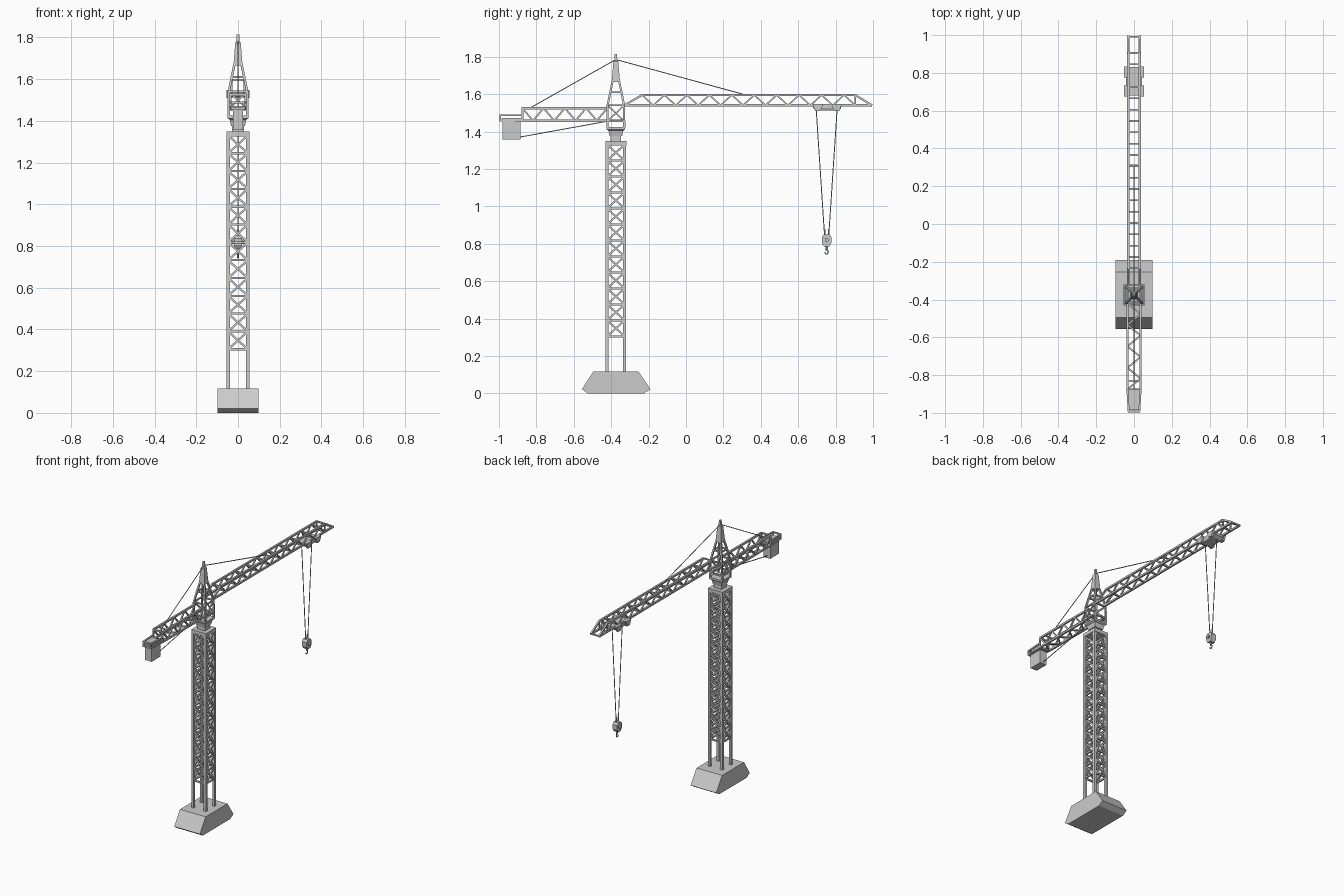
import bpy, bmesh, math
from mathutils import Vector

if "Cube" in bpy.data.objects:
    bpy.data.objects.remove(bpy.data.objects["Cube"])

CY = -0.375  # mast centre line


def finish(bm, name):
    bmesh.ops.recalc_face_normals(bm, faces=bm.faces)
    me = bpy.data.meshes.new(name)
    bm.to_mesh(me)
    bm.free()
    ob = bpy.data.objects.new(name, me)
    bpy.context.collection.objects.link(ob)
    return ob


def loft(bm, rings):
    """Skin a list of closed rings and cap both ends."""
    vs = [[bm.verts.new(p) for p in r] for r in rings]
    n = len(vs[0])
    for a, b in zip(vs, vs[1:]):
        for i in range(n):
            bm.faces.new((a[i], a[(i + 1) % n], b[(i + 1) % n], b[i]))
    bm.faces.new(vs[0])
    bm.faces.new(vs[-1])


def beam(bm, a, b, w, sides=4):
    a, b = Vector(a), Vector(b)
    d = (b - a).normalized()
    up = Vector((1, 0, 0)) if abs(d.x) < 0.9 else Vector((0, 0, 1))
    u = d.cross(up).normalized()
    v = d.cross(u)
    r = w / 2 / math.cos(math.pi / sides)
    angs = [math.tau * (i + 0.5) / sides for i in range(sides)]
    loft(bm, [[p + (u * math.cos(t) + v * math.sin(t)) * r for t in angs] for p in (a, b)])


def stack(bm, levels, cy=CY):
    """Square sections: (z, half x, half y)."""
    loft(bm, [[(sx * hx, cy + sy * hy, z) for sx, sy in
               ((-1, -1), (1, -1), (1, 1), (-1, 1))] for z, hx, hy in levels])


def corners(h, z):
    return [Vector((sx * h, CY + sy * h, z)) for sx, sy in ((-1, -1), (1, -1), (1, 1), (-1, 1))]


def ring(bm, h, z, w):
    c = corners(h, z)
    for i in range(4):
        beam(bm, c[i], c[(i + 1) % 4], w)


def extrude_x(bm, prof, h):
    loft(bm, [[(x, y, z) for y, z in prof] for x in (-h, h)])


# Concrete base
bm = bmesh.new()
extrude_x(bm, [(-0.525, 0), (-0.225, 0), (-0.19, 0.022), (-0.255, 0.118),
               (-0.495, 0.118), (-0.557, 0.022)], 0.098)
finish(bm, "base_block")

# Mast posts and top plate
bm = bmesh.new()
for p in corners(0.047, 0.11):
    beam(bm, p, (p.x, p.y, 1.34), 0.017)
stack(bm, [(1.325, 0.056, 0.056), (1.35, 0.056, 0.056)])
finish(bm, "mast_posts")

# Mast lattice: crossed braces on every face
bm = bmesh.new()
N, z0, z1 = 12, 0.305, 1.33
for i in range(N):
    lo, hi = z0 + (z1 - z0) * i / N, z0 + (z1 - z0) * (i + 1) / N
    a, b = corners(0.047, lo), corners(0.047, hi)
    ring(bm, 0.047, lo, 0.01)
    for k in range(4):
        beam(bm, a[k], b[(k + 1) % 4], 0.01)
        beam(bm, a[(k + 1) % 4], b[k], 0.01)
finish(bm, "mast_lattice")

# Slewing neck
bm = bmesh.new()
stack(bm, [(1.345, 0.028, 0.028), (1.385, 0.028, 0.028)])
stack(bm, [(1.375, 0.033, 0.033), (1.405, 0.04, 0.04), (1.412, 0.05, 0.05), (1.425, 0.05, 0.05)])
finish(bm, "slewing_neck")

# Tower head: square cage, then tapering legs
bm = bmesh.new()
levels = [(1.42, 0.045), (1.54, 0.044), (1.61, 0.03), (1.675, 0.016)]
for (za, ha), (zb, hb) in zip(levels, levels[1:]):
    for p, q in zip(corners(ha, za), corners(hb, zb)):
        beam(bm, p, q, 0.011)
for z, h in ((1.455, 0.045), (1.54, 0.044), (1.61, 0.03)):
    ring(bm, h, z, 0.009)
a, b = corners(0.045, 1.455), corners(0.044, 1.54)
for k in range(4):
    beam(bm, a[k], b[(k + 1) % 4], 0.008)
finish(bm, "tower_head")

bm = bmesh.new()
stack(bm, [(1.665, 0.022, 0.022), (1.775, 0.013, 0.013), (1.78, 0.008, 0.008), (1.815, 0.006, 0.006)])
finish(bm, "tower_peak")

# Main jib: box truss with sloped ends
bm = bmesh.new()
JX, JB, JT = 0.031, 1.54, 1.595
y0, y1, ya, yb = -0.33, 0.995, -0.235, 0.905
n = 19
nodes = [(ya + (yb - ya) * i / n, JT if i % 2 == 0 else JB) for i in range(n + 1)]
for x in (-JX, JX):
    beam(bm, (x, y0, JB), (x, y1, JB), 0.012)
    beam(bm, (x, ya, JT), (x, yb, JT), 0.012)
    beam(bm, (x, y0, JB), (x, ya, JT), 0.011)
    beam(bm, (x, yb, JT), (x, y1, JB), 0.011)
    for p, q in zip(nodes, nodes[1:]):
        beam(bm, (x, *p), (x, *q), 0.008)
    beam(bm, (x, yb, JT), (x, yb, JB), 0.008)
for y, z in nodes + [(y0, JB), (y1 - 0.004, JB), (yb, JT)]:
    beam(bm, (-JX, y, z), (JX, y, z), 0.009)
finish(bm, "main_jib")

# Counter jib: shallow truss with zigzag floor
bm = bmesh.new()
CX, CB, CT = 0.035, 1.458, 1.525
c0, c1, n = -0.42, -0.875, 8
ys = [c0 + (c1 - c0) * i / n for i in range(n + 1)]
for x in (-CX, CX):
    beam(bm, (x, -0.33, CB), (x, c1, CB), 0.012)
    beam(bm, (x, -0.42, CT), (x, c1, CT), 0.012)
    beam(bm, (x, c1, CB), (x, c1, CT), 0.01)
    for i in range(n):
        za, zb = (CB, CT) if i % 2 else (CT, CB)
        beam(bm, (x, ys[i], za), (x, ys[i + 1], zb), 0.009)
    # Tapered tail frame
    s = math.copysign(1, x)
    for z in (CB, 1.487):
        beam(bm, (x, c1, z), (s * 0.028, -0.995, z), 0.01)
    beam(bm, (s * 0.028, -0.993, CB - 0.005), (s * 0.028, -0.993, 1.492), 0.01)
for i in range(n):
    s = 1 if i % 2 else -1
    beam(bm, (s * CX, ys[i], CB), (-s * CX, ys[i + 1], CB), 0.009)
for z in (CB, CT):
    beam(bm, (-CX, c1, z), (CX, c1, z), 0.01)
for z in (CB, 1.487):
    beam(bm, (-0.028, -0.993, z), (0.028, -0.993, z), 0.01)
finish(bm, "counter_jib")

# Counterweight and its tapered deck
bm = bmesh.new()
loft(bm, [[(-0.036, -0.88, z), (0.036, -0.88, z), (0.027, -0.985, z), (-0.027, -0.985, z)]
          for z in (1.45, 1.472)])
stack(bm, [(1.357, 0.025, 0.047), (1.455, 0.025, 0.047)], -0.933)
finish(bm, "counterweight")

# Stay cables
bm = bmesh.new()
for p, q in (((0, CY, 1.785), (0, 0.31, 1.598)), ((0, CY, 1.785), (0, -0.83, 1.528)),
             ((0, -0.42, 1.455), (0, -0.89, 1.37))):
    beam(bm, p, q, 0.005, 6)
beam(bm, (-CX, -0.83, CT), (CX, -0.83, CT), 0.008)
beam(bm, (-JX, 0.31, JT), (JX, 0.31, JT), 0.008)
finish(bm, "stay_cables")

# Trolley: plate with four wheel housings
bm = bmesh.new()
stack(bm, [(1.512, 0.036, 0.055), (1.525, 0.042, 0.075), (1.54, 0.042, 0.075)], 0.755)
for sx in (-1, 1):
    for y in (0.705, 0.805):
        loft(bm, [[(sx * x, y - h, z), (sx * x, y + h, z), (sx * x, y + h * 0.5, 1.51),
                   (sx * x, y - h * 0.5, 1.51)]
                  for x, h, z in ((0.038, 0.029, 1.548), (0.054, 0.029, 1.548))])
finish(bm, "trolley")

# Hoist ropes
bm = bmesh.new()
for s in (-1, 1):
    beam(bm, (0, 0.752 + s * 0.056, 1.52), (0, 0.752 + s * 0.011, 0.84), 0.005, 6)
finish(bm, "hoist_ropes")

# Hook block: chamfered sheave case
bm = bmesh.new()
prof = [(-0.014, 0.785), (0.014, 0.785), (0.026, 0.805), (0.026, 0.835),
        (0.014, 0.85), (-0.014, 0.85), (-0.026, 0.835), (-0.026, 0.805)]
extrude_x(bm, [(0.752 + y, z) for y, z in prof], 0.018)
beam(bm, (-0.03, 0.752, 0.82), (0.03, 0.752, 0.82), 0.02, 8)
for s in (-1, 1):
    beam(bm, (0, 0.752 + s * 0.011, 0.84), (0, 0.752 + s * 0.01, 0.88), 0.008, 6)
finish(bm, "hook_block")

# Hook: shank and curved tip
bm = bmesh.new()
beam(bm, (0, 0.752, 0.765), (0, 0.752, 0.79), 0.012, 6)
pts = [(0, 0.752 + 0.009 * math.sin(t), 0.755 + 0.011 * math.cos(t))
       for t in [math.radians(a) for a in range(0, 271, 45)]]
for p, q in zip(pts, pts[1:]):
    beam(bm, p, q, 0.007, 6)
finish(bm, "hook")
